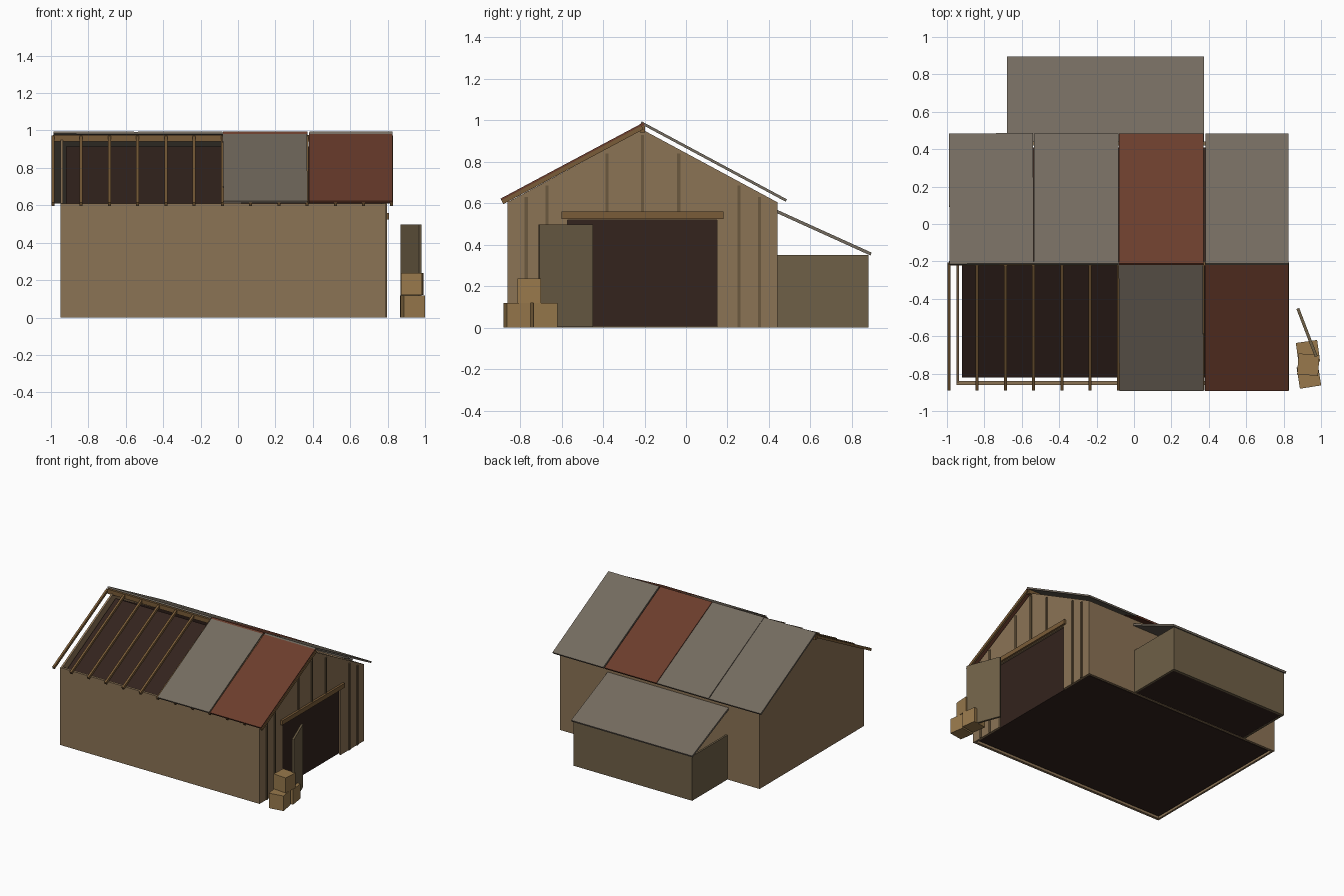
import bpy, math
from mathutils import Matrix, Vector

if "Cube" in bpy.data.objects:
    bpy.data.objects.remove(bpy.data.objects["Cube"])


def material(name, hexcol):
    m = bpy.data.materials.new(name)
    c = [int(hexcol[i:i + 2], 16) / 255 for i in (0, 2, 4)]
    m.diffuse_color = [((v + 0.055) / 1.055) ** 2.4 for v in c] + [1]
    m.use_nodes = True
    m.node_tree.nodes["Principled BSDF"].inputs["Base Color"].default_value = m.diffuse_color
    return m


WALL = material("weathered_wood", "8b7355")
DIM = material("old_wood", "6f6047")
BEAM = material("beam_wood", "7a5c38")
BATTEN = material("batten_wood", "6b583e")
DARK = material("dark_interior", "33231d")
METAL = material("grey_metal", "746b5f")
RUST = material("rusty_metal", "6b3d2c")
CRATE = material("crate_wood", "98794c")


def prism(name, pts, x0, x1, mat):
    """Extrude a y/z outline along x."""
    n = len(pts)
    verts = [(x, y, z) for x in (x0, x1) for y, z in pts]
    faces = [list(range(n))[::-1], list(range(n, 2 * n))]
    faces += [[i, (i + 1) % n, n + (i + 1) % n, n + i] for i in range(n)]
    me = bpy.data.meshes.new(name)
    me.from_pydata(verts, [], faces)
    me.materials.append(mat)
    ob = bpy.data.objects.new(name, me)
    bpy.context.collection.objects.link(ob)
    return ob


def box(name, x, y, z, mat):
    return prism(name, [(y[0], z[0]), (y[1], z[0]), (y[1], z[1]), (y[0], z[1])], *x, mat)


def slab(name, a, b, t, x0, x1, mat, turn=0):
    """Sloping board whose centre line runs from a to b in the y/z plane."""
    a, b = Vector(a), Vector(b)
    d = (b - a).normalized()
    n = Vector((-d.y, d.x)) * t / 2
    ob = prism(name, [tuple(p) for p in (a - n, b - n, b + n, a + n)], x0, x1, mat)
    if turn:
        c = Vector(((x0 + x1) / 2, (a.x + b.x) / 2, (a.y + b.y) / 2))
        axis = Vector((0, -d.y, d.x))
        ob.data.transform(Matrix.Translation(c) @ Matrix.Rotation(math.radians(turn), 4, axis)
                          @ Matrix.Translation(-c))
    return ob


def turned_box(name, centre, size, angle, mat):
    h = [s / 2 for s in size]
    ob = box(name, (-h[0], h[0]), (-h[1], h[1]), (-h[2], h[2]), mat)
    ob.data.transform(Matrix.Translation(centre) @ Matrix.Rotation(math.radians(angle), 4, 'Z'))
    return ob


# Main walls: two long walls, plain left gable, right gable with doorway
box("front_wall", (-0.95, 0.79), (-0.86, -0.84), (0, 0.61), WALL)
box("back_wall", (-0.95, 0.79), (0.42, 0.44), (0, 0.605), WALL)
top = [(0.44, 0.605), (-0.21, 0.955), (-0.86, 0.605)]
prism("left_gable", [(-0.86, 0), (0.44, 0)] + top, -0.95, -0.935, WALL)
prism("right_gable", [(-0.86, 0), (-0.57, 0), (-0.57, 0.52), (0.15, 0.52), (0.15, 0), (0.44, 0)] + top,
      0.775, 0.79, WALL)

# Dark interior mass seen through the doorway and the open roof
prism("dark_interior", [(-0.82, 0.005), (0.41, 0.005), (0.41, 0.585), (-0.21, 0.915), (-0.82, 0.585)],
      -0.92, 0.77, DARK)

# Battens on the right gable
for y, z0, z1 in [(-0.77, 0, 0.63), (-0.67, 0, 0.685), (-0.38, 0.56, 0.84), (-0.21, 0.56, 0.93),
                  (-0.035, 0.56, 0.84), (0.255, 0, 0.685), (0.355, 0, 0.63)]:
    box("gable_batten", (0.79, 0.797), (y - 0.0075, y + 0.0075), (z0, z1), BATTEN)
box("door_header", (0.785, 0.807), (-0.60, 0.18), (0.525, 0.56), BEAM)

# Ridge beam and rafters of the front slope
box("ridge_beam", (-0.99, 0.82), (-0.222, -0.198), (0.94, 0.975), BEAM)
for i in range(13):
    x = -0.99 + i * 0.151
    slab("rafter", (-0.885, 0.605), (-0.21, 0.965), 0.02, x - 0.008, x + 0.008, BEAM)

# Roof sheets: front right half, full back slope
FRONT = (-0.89, 0.617), (-0.203, 0.983)
BACK = (-0.215, 0.988), (0.482, 0.614)
slab("front_roof_sheet", *FRONT, 0.013, -0.08, 0.37, METAL, 0.3)
slab("front_roof_sheet", *FRONT, 0.013, 0.38, 0.825, RUST)
slab("back_roof_sheet", *BACK, 0.013, -0.988, -0.538, METAL, 0.3)
slab("back_roof_sheet", *BACK, 0.013, -0.534, -0.084, METAL)
slab("back_roof_sheet", *BACK, 0.013, -0.08, 0.372, RUST)
slab("back_roof_sheet", *BACK, 0.013, 0.382, 0.825, METAL)

# Lean-to at the back
box("lean_to_back_wall", (-0.67, 0.365), (0.86, 0.88), (0, 0.35), DIM)
for x in (-0.67, 0.35):
    box("lean_to_side_wall", (x, x + 0.015), (0.44, 0.86), (0, 0.35), DIM)
box("lean_to_floor", (-0.655, 0.35), (0.44, 0.86), (0.003, 0.015), DARK)
slab("lean_to_roof", (0.435, 0.562), (0.892, 0.355), 0.015, -0.68, 0.375, METAL)

# Loose door leaf standing beside the doorway
turned_box("door_leaf", (0.925, -0.58, 0.25), (0.016, 0.275, 0.495), 21, DIM)

# Stacked crates
turned_box("crate", (0.935, -0.815, 0.06), (0.115, 0.115, 0.118), 9, CRATE)
turned_box("crate", (0.93, -0.685, 0.06), (0.115, 0.115, 0.118), 8, CRATE)
turned_box("crate", (0.932, -0.752, 0.179), (0.112, 0.112, 0.118), -4, CRATE)
